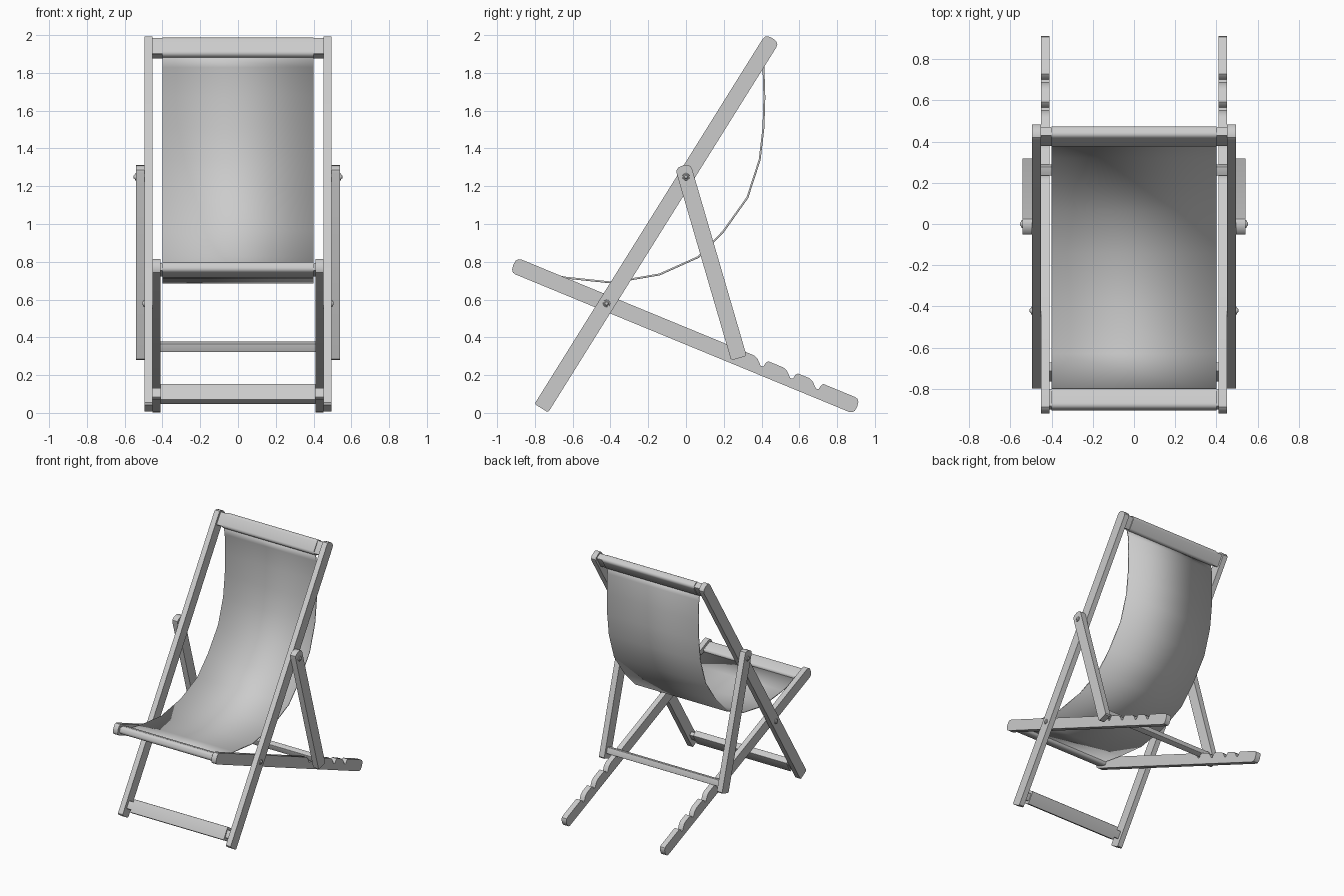
import bpy, bmesh, math
from mathutils import Vector

if "Cube" in bpy.data.objects:
    bpy.data.objects.remove(bpy.data.objects["Cube"])

# ---------- helpers (all profiles are drawn in the y-z side plane) ----------
def finish(name, bm, mirror=False, angle=35):
    bmesh.ops.recalc_face_normals(bm, faces=bm.faces)
    me = bpy.data.meshes.new(name)
    bm.to_mesh(me)
    bm.free()
    me.shade_smooth()
    me.set_sharp_from_angle(angle=math.radians(angle))
    ob = bpy.data.objects.new(name, me)
    bpy.context.collection.objects.link(ob)
    if mirror:
        ob.modifiers.new("mirror", 'MIRROR').use_axis[0] = True
    return ob

def prism(name, pts, x0, x1, mirror=False):
    """Extrude a closed side profile from x0 to x1."""
    bm = bmesh.new()
    face = bm.faces.new([bm.verts.new((x0, y, z)) for y, z in pts])
    ext = bmesh.ops.extrude_face_region(bm, geom=[face])
    vs = [g for g in ext['geom'] if isinstance(g, bmesh.types.BMVert)]
    bmesh.ops.translate(bm, verts=vs, vec=(x1 - x0, 0, 0))
    return finish(name, bm, mirror)

def along(origin, direction, pts):
    """Map (distance along, offset left) points on to a tilted axis."""
    o, d = Vector(origin), Vector(direction).normalized()
    n = Vector((-d.y, d.x))
    return [tuple(o + d * s + n * t) for s, t in pts]

def tip(s, w, sign):
    """Gently rounded board end at s, listed from -w to +w (sign=1) or back."""
    return [(s - sign * a, sign * w * b) for a, b in
            ((.03, -1), (.014, -.9), (.004, -.6), (0, 0), (.004, .6), (.014, .9), (.03, 1))]

def flat(s, w, sign):
    return [(s - sign * a, sign * w * b) for a, b in
            ((.008, -1), (0, -.8), (0, .8), (.008, 1))]

def rounded(s, hl, hw, r):
    """Rounded rectangle centred at s."""
    pts = []
    for k, (cx, cy) in enumerate(((1, 1), (-1, 1), (-1, -1), (1, -1))):
        for i in range(5):
            a = math.pi / 2 * (k + i / 4)
            pts.append((s + cx * (hl - r) + r * math.cos(a),
                        cy * (hw - r) + r * math.sin(a)))
    return pts

def bolt(name, y, z, x):
    """Washer and domed head on both outer sides."""
    bm = bmesh.new()
    for r1, r2, x0, x1 in ((.02, .018, x - .004, x + .006), (.013, .008, x + .006, x + .012)):
        g = bmesh.ops.create_cone(bm, cap_ends=True, segments=16, radius1=r1, radius2=r2, depth=x1 - x0)
        for v in g['verts']:
            v.co = Vector(((x0 + x1) / 2 + v.co.z, y + v.co.x, z + v.co.y))
    return finish(name, bm, True)

PIVOT, CROSS = (0, 1.25), (-.42, .58)
BACK, SEAT, PROP = (.53, .848), (.9245, -.381), (.28, -.96)
W = .0425

# ---------- side rails ----------
prism("back_rail", along(PIVOT, BACK, tip(.865, W, 1) + flat(-1.445, W, -1)), .452, .494, True)

# seat rail with four support notches cut in its top edge
notches = []
for s in (1.202, 1.055, .886, .724):
    notches += [(s + a, W - b) for a, b in
                ((.022, 0), (.013, .012), (.008, .036), (-.006, .038),
                 (-.018, .026), (-.036, .009), (-.06, 0))]
prism("seat_rail", along(CROSS, SEAT, tip(1.435, W, 1) + notches + tip(-.535, W, -1)),
      .41, .452, True)

prism("prop_leg", along(PIVOT, PROP, flat(1.0, W, 1) + tip(-.062, W, -1)), .494, .54, True)

# ---------- cross bars ----------
prism("top_bar", along(PIVOT, BACK, rounded(.802, .05, .025, .004)), -.452, .452)
prism("foot_bar", along(PIVOT, BACK, rounded(-1.356, .05, .025, .004)), -.41, .41)
prism("foot_bar_tenon", along(PIVOT, BACK, rounded(-1.356, .03, .016, .004)), .40, .455, True)
prism("front_bar", along(CROSS, SEAT, rounded(-.466, .045, .022, .004)), -.41, .41)
prism("prop_bar", along(PIVOT, PROP, rounded(.938, .024, .022, .004)), -.496, .496)

# ---------- cloth ----------
prism("top_cloth_wrap", along(PIVOT, BACK, rounded(.802, .057, .031, .022)), -.4, .4)
prism("front_cloth_wrap", along(CROSS, SEAT, rounded(-.466, .053, .029, .022)), -.4, .4)

path = [(.397, 1.89), (.41, 1.83), (.415, 1.67), (.41, 1.51), (.39, 1.34), (.325, 1.14),
        (.197, .96), (.065, .825), (-.14, .733), (-.39, .69), (-.63, .715), (-.81, .745)]
bm = bmesh.new()
rows = [[bm.verts.new((x, y, z)) for x in (-.4, .4)] for y, z in path]
for a, b in zip(rows, rows[1:]):
    bm.faces.new((a[0], a[1], b[1], b[0]))
sling = finish("sling_cloth", bm)
solid = sling.modifiers.new("thickness", 'SOLIDIFY')
solid.thickness, solid.offset = .01, 0

# ---------- bolts ----------
bolt("prop_bolt", *PIVOT, .54)
bolt("cross_bolt", *CROSS, .494)
